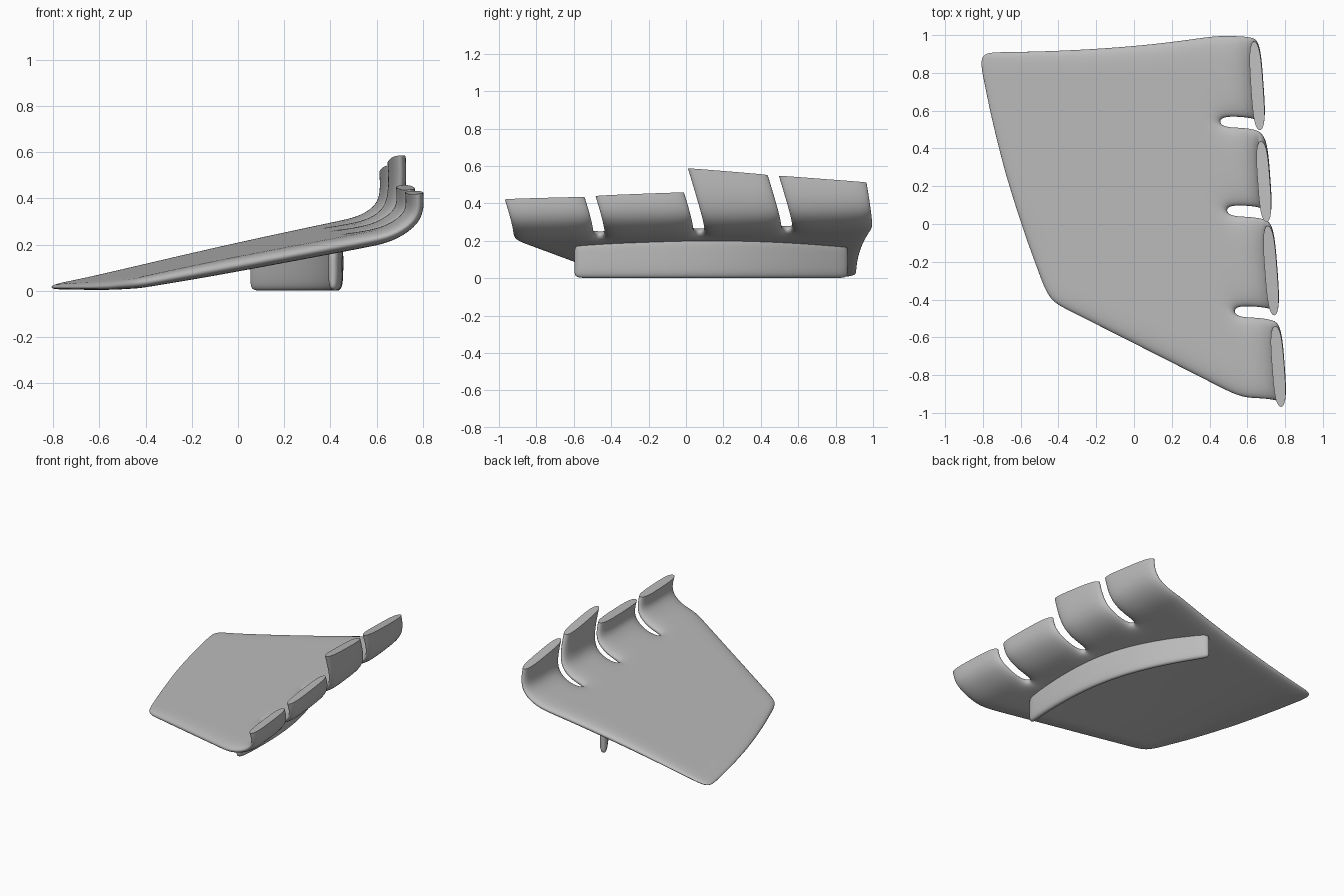
import bpy, bmesh, math

if "Cube" in bpy.data.objects:
    bpy.data.objects.remove(bpy.data.objects["Cube"])

grey = bpy.data.materials.new("plain_grey")
grey.use_nodes = True
grey.diffuse_color = (0.5, 0.5, 0.5, 1)
grey.node_tree.nodes["Principled BSDF"].inputs["Base Color"].default_value = (0.5, 0.5, 0.5, 1)


def plate_height(x, y):
    return max(0.18 + 0.21 * x + 0.045 * (y - 0.9), 0.014)


def thick_shell(name, grid, thickness, gaps=(), crease_last_row=False):
    """Thicken a grid of points into a closed, subdivided shell.
    gaps holds the (row, column) cells left open."""
    rows, cols = len(grid), len(grid[0])
    cells = [(i, j) for i in range(rows - 1) for j in range(cols - 1) if (i, j) not in gaps]
    bm = bmesh.new()
    mid = [[bm.verts.new(p) for p in row] for row in grid]
    for i, j in cells:
        bm.faces.new((mid[i][j], mid[i + 1][j], mid[i + 1][j + 1], mid[i][j + 1]))
    bm.normal_update()
    rim = [tuple(e.verts) for e in bm.edges if e.is_boundary]
    sheet = list(bm.faces)
    last = set(mid[-1])
    twin = {}
    for v in list(bm.verts):
        half = v.normal * thickness(v.co) / 2
        twin[v] = bm.verts.new(v.co - half)
        v.co += half
    for f in sheet:
        bm.faces.new([twin[v] for v in reversed(f.verts)])
    for a, b in rim:
        bm.faces.new((a, b, twin[b], twin[a]))
    bmesh.ops.recalc_face_normals(bm, faces=bm.faces)
    if crease_last_row:
        tips = last | {twin[v] for v in last}
        layer = bm.edges.layers.float.new("crease_edge")
        for e in bm.edges:
            middle = e.verts[1] is twin.get(e.verts[0]) or e.verts[0] is twin.get(e.verts[1])
            at_end = any(len(f.verts) == 4 and not set(f.verts) <= tips for f in e.link_faces)
            if set(e.verts) <= tips and at_end and (not middle or len(e.link_faces) == 2):
                e[layer] = 1.0
    mesh = bpy.data.meshes.new(name)
    bm.to_mesh(mesh)
    bm.free()
    mesh.materials.append(grey)
    mesh.shade_smooth()
    obj = bpy.data.objects.new(name, mesh)
    bpy.context.collection.objects.link(obj)
    sub = obj.modifiers.new("Rounded", 'SUBSURF')
    sub.levels = sub.render_levels = 3
    bpy.context.view_layer.objects.active = obj
    obj.select_set(True)
    bpy.ops.object.modifier_apply(modifier=sub.name)
    bpy.ops.object.shade_smooth_by_angle(angle=math.radians(40))
    obj.select_set(False)
    return obj


# Each blade: front y, back y, tip height at the front, tip height at the back
blades = [(-0.93, -0.485, 0.42, 0.432), (-0.445, 0.05, 0.438, 0.457),
          (0.09, 0.52, 0.587, 0.55), (0.56, 1.005, 0.547, 0.51)]
lines = []
for front, back, low, high in blades:
    for k in (0, 0.5, 1):
        lines.append((front + (back - front) * k, low + (high - low) * k))

# Flat plate, running from its outer edge to the root of the blades
plate_steps = (0, 0.1, 0.35, 0.65, 0.87, 1)
grid = []
for u in plate_steps:
    row = []
    for y_root, tip in lines:
        t = (y_root + 0.93) / 1.935
        x_edge = -0.45 - 0.38 * t - 0.04 * math.sin(math.pi * t)
        y_edge = -0.41 + 1.325 * t
        x_root = 0.50 - 0.075 * y_root
        x = x_edge + (x_root - x_edge) * u
        y = y_edge + (y_root - y_edge) * u ** (1 + 1.5 * t)
        row.append((x, y, plate_height(x, y)))
    grid.append(row)

# Blades curling upward: inset from the tip line, lift, share of the way to the tip
for inset, lift, share in ((0.11, 0.0, 0), (0.015, 0.04, 0), (-0.005, 0.04, 0.5), (0, 0, 1)):
    row = []
    for y_root, tip in lines:
        x = 0.71 - 0.075 * y_root - inset
        base = plate_height(x, y_root) + lift
        z = base + (tip - base) * share
        lean = 0.3 * (z - plate_height(x, y_root))
        if y_root > 1:
            lean *= 0.5
        row.append((x, y_root - lean, z))
    grid.append(row)

root = len(plate_steps) - 1
slots = {(i, j) for i in range(root, len(grid) - 1) for j in (2, 5, 8)}
thick_shell("slotted_plate", grid,
            lambda p: 0.028 + 0.037 * min(1, max(0, (p.x + 0.8) / 0.7)),
            slots, crease_last_row=True)

# Curved keel hanging below the plate
path = [(0.41, -0.6), (0.425, -0.5), (0.432, -0.25), (0.415, 0.02), (0.355, 0.3),
        (0.235, 0.58), (0.11, 0.79), (0.06, 0.865)]
keel = [[(x, y, plate_height(x, y) * (1 - k) - 0.001 * k) for x, y in path]
        for k in (0, 0.4, 0.8, 1)]
thick_shell("curved_keel", keel, lambda p: 0.055 if p.z > 0.01 else 0.035)
